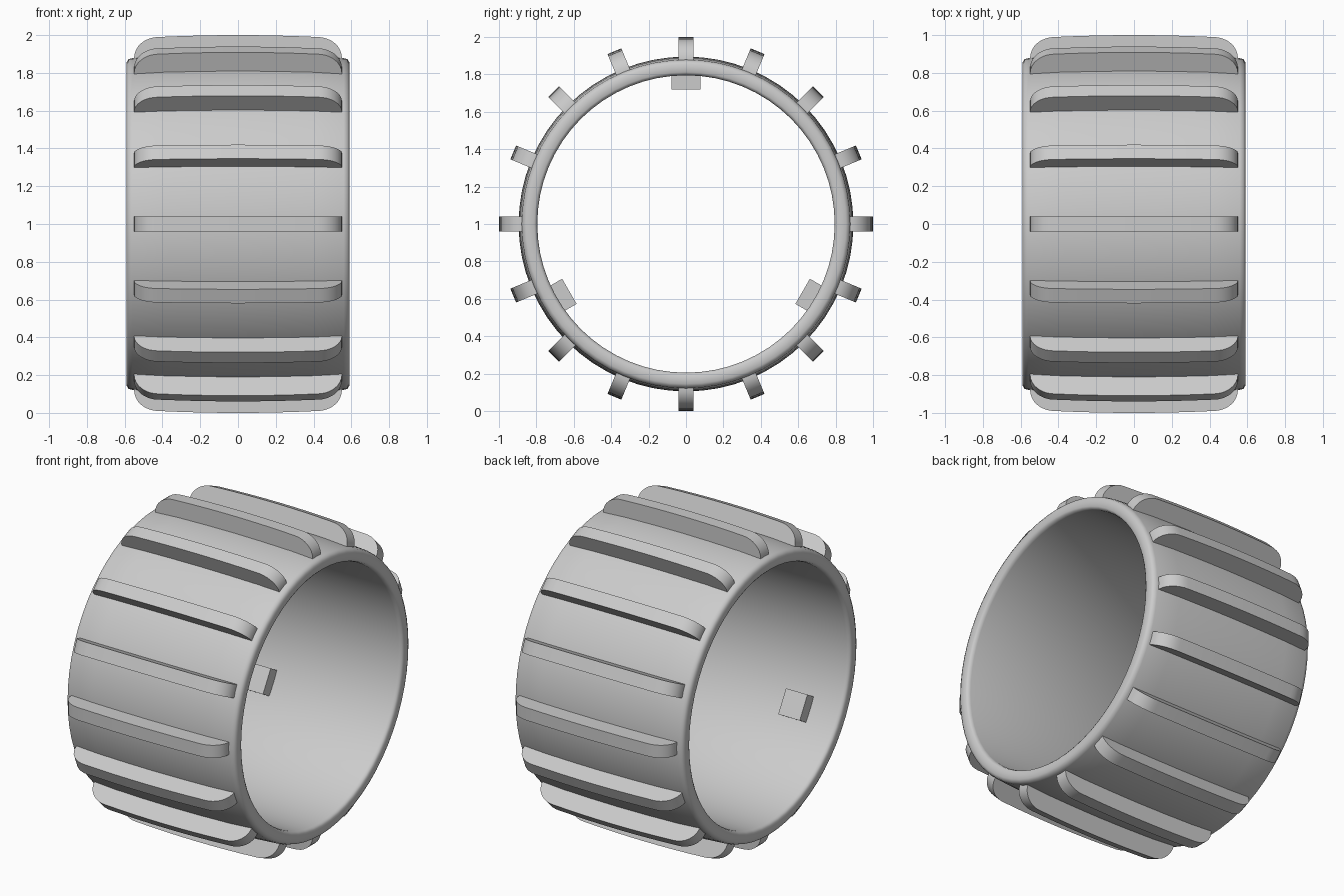
import bpy, bmesh, math
from mathutils import Matrix, Vector

cube = bpy.data.objects.get("Cube")
if cube:
    bpy.data.objects.remove(cube, do_unlink=True)

grey = bpy.data.materials.new("plain grey")
grey.use_nodes = True
colour = (0.6, 0.6, 0.6, 1)
grey.diffuse_color = colour
grey.node_tree.nodes["Principled BSDF"].inputs["Base Color"].default_value = colour

CENTRE = Vector((0, 0, 1))
CROWN = 0.895      # outer radius at mid width
SHOULDER = 0.88    # outer radius near the rims


def add_object(name, bm, smooth_angle):
    bmesh.ops.recalc_face_normals(bm, faces=bm.faces)
    mesh = bpy.data.meshes.new(name)
    bm.to_mesh(mesh)
    bm.free()
    mesh.materials.append(grey)
    ob = bpy.data.objects.new(name, mesh)
    bpy.context.collection.objects.link(ob)
    ob.location = CENTRE
    bpy.ops.object.select_all(action="DESELECT")
    ob.select_set(True)
    bpy.context.view_layer.objects.active = ob
    bpy.ops.object.shade_smooth_by_angle(angle=math.radians(smooth_angle))
    return ob


# Hoop: closed cross-section (x, radius) spun about the x axis
def hoop():
    half = [(0.2, CROWN - 0.002), (0.4, 0.888), (0.56, SHOULDER - 0.002),
            (0.58, 0.872), (0.59, 0.855), (0.59, 0.812), (0.582, 0.8), (0.565, 0.795)]
    section = [(0, CROWN)] + half + [(-x, r) for x, r in reversed(half)]
    bm = bmesh.new()
    verts = [bm.verts.new((x, 0, r)) for x, r in section]
    edges = [bm.edges.new((v, verts[i - 1])) for i, v in enumerate(verts)]
    bmesh.ops.spin(bm, geom=verts + edges, cent=(0, 0, 0), axis=(1, 0, 0),
                   angle=math.tau, steps=64, use_duplicate=False)
    bmesh.ops.remove_doubles(bm, verts=bm.verts, dist=0.0005)
    add_object("hoop", bm, 50)


# Tread bar: rounded-end outline in x and radius, extruded across its width
def tread_bar(index, count=16, width=0.08):
    corner = []
    for i in range(9):
        a = math.radians(90 * i / 8)
        corner.append((0.42 + 0.13 * math.sin(a), 0.88 + 0.11 * math.cos(a)))
    top = [(x, 1 - 0.01 * (x / 0.42) ** 2) for x in (0.1, 0.2, 0.3)]
    half = top + corner + [(0.55, 0.84)]
    outline = [(0, 1)] + half + [(-x, r) for x, r in reversed(half)]
    bm = bmesh.new()
    face = bm.faces.new([bm.verts.new((x, -width / 2, r)) for x, r in outline])
    new = bmesh.ops.extrude_face_region(bm, geom=[face])["geom"]
    moved = [v for v in new if isinstance(v, bmesh.types.BMVert)]
    bmesh.ops.translate(bm, verts=moved, vec=(0, width, 0))
    bm.transform(Matrix.Rotation(math.tau * index / count, 4, "X"))
    add_object(f"tread_bar_{index + 1}", bm, 30)


# Locating block: small box standing on the inner wall
def inner_block(index):
    bm = bmesh.new()
    place = Matrix.Translation((-0.31, 0, 0.77)) @ Matrix.Diagonal((0.15, 0.155, 0.1, 1))
    bmesh.ops.create_cube(bm, size=1, matrix=place)
    bm.transform(Matrix.Rotation(math.tau * index / 3, 4, "X"))
    add_object(f"inner_block_{index + 1}", bm, 30)


hoop()
for i in range(16):
    tread_bar(i)
for i in range(3):
    inner_block(i)
